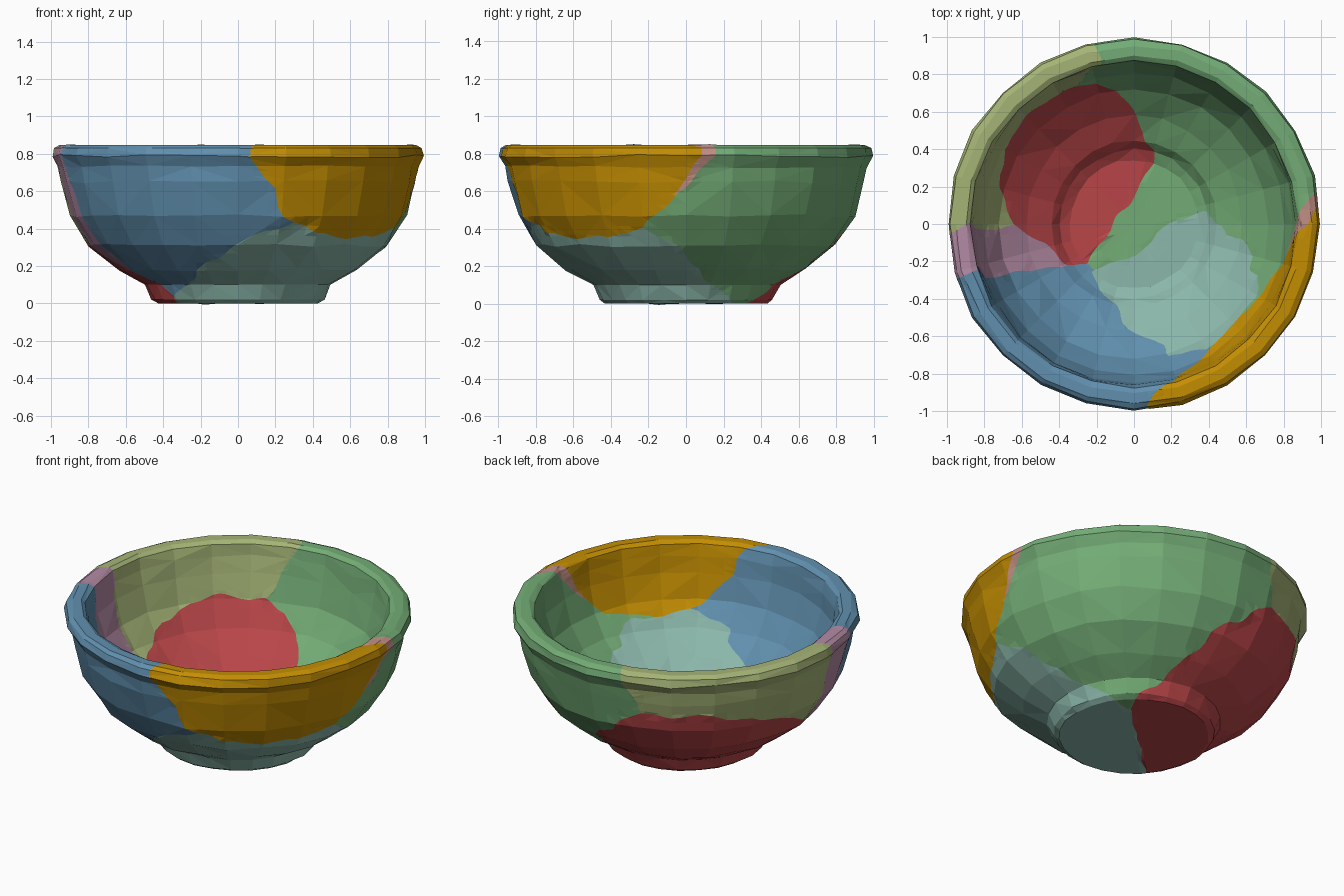
import bpy, bmesh, math, random
from mathutils import Vector, noise

if "Cube" in bpy.data.objects:
    bpy.data.objects.remove(bpy.data.objects["Cube"])

random.seed(4)
SIDES = 24

# Bowl wall as (radius, height): underside, outside, lip, inside, floor
PROFILE = [(0.43, 0.0), (0.46, 0.02), (0.50, 0.10), (0.64, 0.18), (0.80, 0.31),
           (0.90, 0.47), (0.95, 0.65), (0.963, 0.73), (0.997, 0.787), (0.985, 0.83),
           (0.955, 0.847), (0.90, 0.847), (0.875, 0.83), (0.865, 0.76), (0.85, 0.66),
           (0.81, 0.51), (0.72, 0.37), (0.58, 0.255), (0.445, 0.18), (0.40, 0.13),
           (0.345, 0.10)]

# Break pattern: a point belongs to the fragment with the largest n.p + k
FRAGMENTS = {
    "base_fragment_front":    ((0, 0, 0), 0, (0.54, 0.71, 0.66)),
    "base_fragment_back":     ((-1.35, 1.45, 0.88), -0.024, (0.72, 0.28, 0.29)),
    "wall_fragment_back":     ((-0.62, 1.0, 2.0), -0.06, (0.45, 0.67, 0.46)),
    "wall_fragment_left":     ((-0.95, 0.57, 2.28), -0.25, (0.38, 0.56, 0.68)),
    "wall_fragment_right":    ((3.2, -2.6, 3.5), -4.64, (0.76, 0.55, 0.04)),
    "rim_chip_right":         ((1.29, -0.8, 3.1), -2.55, (0.76, 0.56, 0.52)),
    "wall_fragment_backleft": ((-1.08, 0.93, 2.21), -0.26, (0.64, 0.70, 0.46)),
    "rim_chip_left":          ((-1.015, 0.75, 2.245), -0.231, (0.70, 0.54, 0.64)),
}


def wobble(p):
    return noise.noise_vector(p * 7) * 0.03


def unwarp(q):
    p = q.copy()
    for _ in range(14):
        p = q - wobble(p)
    return p


def whole_bowl():
    """Hand-made looking faceted bowl, closed solid."""
    bm = bmesh.new()
    rings = []
    for r, z in PROFILE:
        ring = []
        for i in range(SIDES):
            a = 2 * math.pi * i / SIDES
            rr = r + random.uniform(-0.007, 0.005)
            zz = z + (random.uniform(-0.008, 0.008) if 0.1 < z < 0.82 else 0)
            ring.append(bm.verts.new((rr * math.cos(a), rr * math.sin(a), zz)))
        rings.append(ring)
    for lo, hi in zip(rings, rings[1:]):
        for i in range(SIDES):
            j = (i + 1) % SIDES
            bm.faces.new((lo[i], lo[j], hi[j], hi[i]))
    under = bm.verts.new((0, 0, 0))
    floor = bm.verts.new((0, 0, 0.095))
    for i in range(SIDES):
        j = (i + 1) % SIDES
        bm.faces.new((rings[0][j], rings[0][i], under))
        bm.faces.new((rings[-1][i], rings[-1][j], floor))
    bmesh.ops.triangulate(bm, faces=bm.faces[:])
    # extra edges let the breaks run jagged across each facet
    bmesh.ops.subdivide_edges(bm, edges=bm.edges[:], cuts=2, use_grid_fill=True)
    return bm


def cut_fragment(source, name):
    n_own, k_own, colour = FRAGMENTS[name]
    bm = source.copy()
    for v in bm.verts:
        v.co += wobble(v.co)
    for other, (n, k, _) in FRAGMENTS.items():
        if other == name:
            continue
        normal = Vector(n_own) - Vector(n)
        centre = normal * (-(k_own - k) / normal.length_squared)
        normal.normalize()
        cut = bmesh.ops.bisect_plane(bm, geom=bm.verts[:] + bm.edges[:] + bm.faces[:],
                                     dist=1e-5, plane_co=centre, plane_no=normal,
                                     clear_inner=True)["geom_cut"]
        edges = [e for e in cut if isinstance(e, bmesh.types.BMEdge)
                 and e.is_valid and e.is_boundary]
        if edges:
            bmesh.ops.triangle_fill(bm, edges=edges, use_beauty=True, normal=normal)
    for v in bm.verts:
        v.co = unwarp(v.co)
    bmesh.ops.recalc_face_normals(bm, faces=bm.faces[:])
    mesh = bpy.data.meshes.new(name)
    bm.to_mesh(mesh)
    bm.free()
    mat = bpy.data.materials.new(name)
    mat.diffuse_color = (*[c ** 2.2 for c in colour], 1)
    mat.use_nodes = True
    mat.node_tree.nodes["Principled BSDF"].inputs["Base Color"].default_value = mat.diffuse_color
    mesh.materials.append(mat)
    bpy.context.collection.objects.link(bpy.data.objects.new(name, mesh))


# Break the bowl into its fitted fragments
bowl = whole_bowl()
for fragment in FRAGMENTS:
    cut_fragment(bowl, fragment)
bowl.free()
